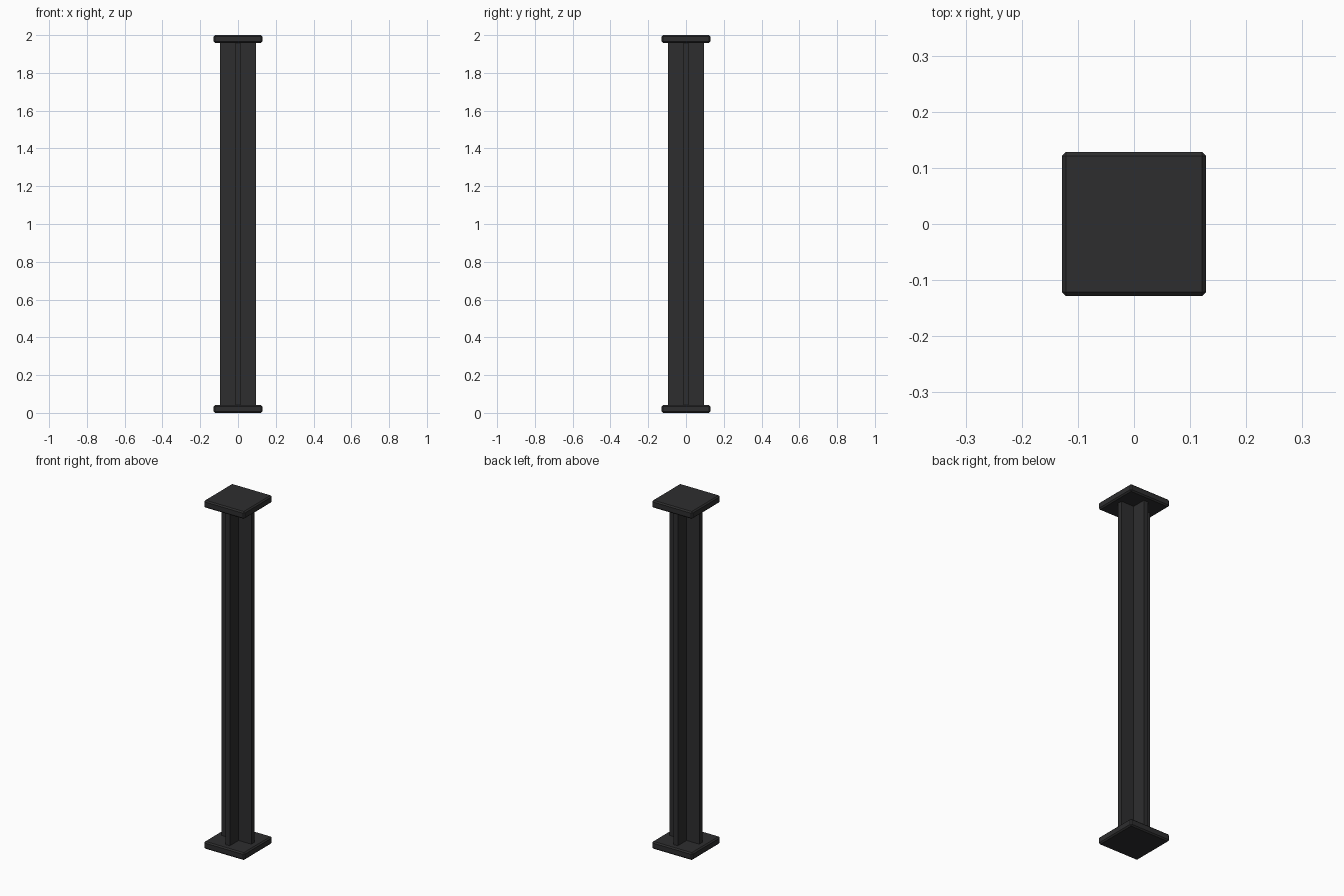
import bpy
import bmesh
from mathutils import Matrix

cube = bpy.data.objects.get("Cube")
if cube:
    bpy.data.objects.remove(cube, do_unlink=True)

HEIGHT = 2.0
PLATE_W, PLATE_T, CHAMFER = 0.257, 0.042, 0.007
ARM, WEB = 0.094, 0.0135   # half reach and half thickness of the cross

# Dark painted steel
steel = bpy.data.materials.new("dark_steel")
steel.use_nodes = True
colour = (0.027, 0.027, 0.028, 1.0)
steel.diffuse_color = colour
bsdf = next(n for n in steel.node_tree.nodes if n.type == "BSDF_PRINCIPLED")
bsdf.inputs["Base Color"].default_value = colour


def add_object(name, bm):
    bmesh.ops.recalc_face_normals(bm, faces=bm.faces)
    mesh = bpy.data.meshes.new(name)
    bm.to_mesh(mesh)
    bm.free()
    mesh.materials.append(steel)
    obj = bpy.data.objects.new(name, mesh)
    bpy.context.collection.objects.link(obj)
    return obj


def end_plate(name, z):
    bm = bmesh.new()
    bmesh.ops.create_cube(bm, size=1.0, matrix=Matrix.Diagonal((PLATE_W, PLATE_W, PLATE_T, 1)))
    obj = add_object(name, bm)
    obj.location.z = z
    bevel = obj.modifiers.new("chamfer", "BEVEL")
    bevel.width = CHAMFER
    bevel.segments = 1


# Square chamfered plates at both ends
end_plate("base_plate", PLATE_T / 2)
end_plate("top_plate", HEIGHT - PLATE_T / 2)

# Cross-shaped column: one arm of the profile turned four times, then extruded
bm = bmesh.new()
arm = [(ARM, -WEB), (ARM, WEB), (WEB, WEB)]
points = []
for _ in range(4):
    points += arm
    arm = [(-y, x) for x, y in arm]
profile = bm.faces.new([bm.verts.new((x, y, PLATE_T)) for x, y in points])
extruded = bmesh.ops.extrude_face_region(bm, geom=[profile], use_keep_orig=True)
top = [v for v in extruded["geom"] if isinstance(v, bmesh.types.BMVert)]
bmesh.ops.translate(bm, verts=top, vec=(0, 0, HEIGHT - 2 * PLATE_T))
add_object("cross_column", bm)
